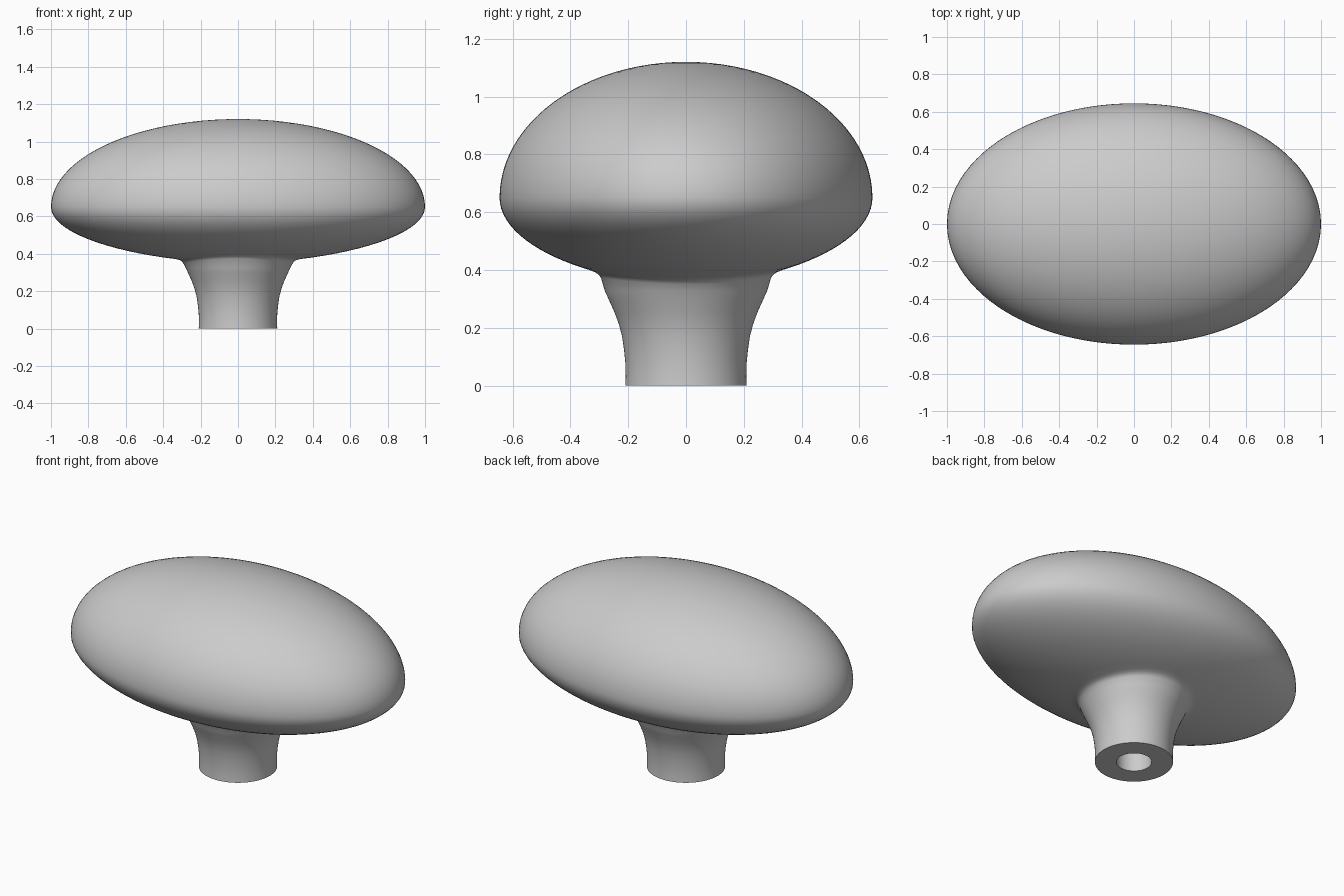
import bpy, bmesh
from math import sin, cos, pi, sqrt, hypot

if "Cube" in bpy.data.objects:
    bpy.data.objects.remove(bpy.data.objects["Cube"])

N = 128                       # segments around
RX, RY, ZMID = 1.0, 0.645, 0.65


def cap_radius(a):
    """Radius of the oval cap outline in direction a."""
    return RX * RY / hypot(RY * cos(a), RX * sin(a))


def under(f):
    """Height of the cap underside at fraction f of the outline."""
    return ZMID - 0.30 * sqrt(max(0.0, 1 - f ** 1.8))


bm = bmesh.new()
angles = [2 * pi * i / N for i in range(N)]


def ring(fn):
    pts = [(a, *fn(a)) for a in angles]
    return [bm.verts.new((r * cos(a), r * sin(a), z)) for a, r, z in pts]


rings = []
# Screw hole, foot and flared neck: round
for r, z in [(0.095, 0.35), (0.095, 0), (0.21, 0), (0.209, 0.03), (0.21, 0.08),
             (0.214, 0.12), (0.221, 0.17), (0.233, 0.215), (0.248, 0.255),
             (0.266, 0.295), (0.281, 0.328)]:
    rings.append(ring(lambda a: (r, z)))

# Fillet where the neck meets the oval underside
for r, drop in [(0.294, 0.016), (0.303, 0.007), (0.315, 0.002), (0.335, 0)]:
    rings.append(ring(lambda a: (r, under(r / cap_radius(a)) - drop)))

# Cap underside: blends from round neck to oval rim
for k in range(1, 17):
    t = sin(k / 16 * pi / 2)
    def underside(a):
        r = 0.335 + (cap_radius(a) - 0.335) * t
        return r, under(min(1.0, r / cap_radius(a)))
    rings.append(ring(underside))

# Domed top
for k in range(1, 24):
    t = k / 24 * pi / 2
    rings.append(ring(lambda a: (cap_radius(a) * cos(t), ZMID + 0.47 * sin(t))))

for lo, hi in zip(rings, rings[1:]):
    for i in range(N):
        j = (i + 1) % N
        bm.faces.new((lo[i], lo[j], hi[j], hi[i]))

# Close the hole end and the crown
bm.faces.new(rings[0][::-1])
crown = bm.verts.new((0, 0, ZMID + 0.47))
for i in range(N):
    bm.faces.new((rings[-1][i], rings[-1][(i + 1) % N], crown))
bmesh.ops.recalc_face_normals(bm, faces=bm.faces)

mesh = bpy.data.meshes.new("oval_knob")
bm.to_mesh(mesh)
bm.free()
knob = bpy.data.objects.new("oval_knob", mesh)
bpy.context.collection.objects.link(knob)
bpy.context.view_layer.objects.active = knob
knob.select_set(True)
bpy.ops.object.shade_smooth_by_angle(angle=0.7)
